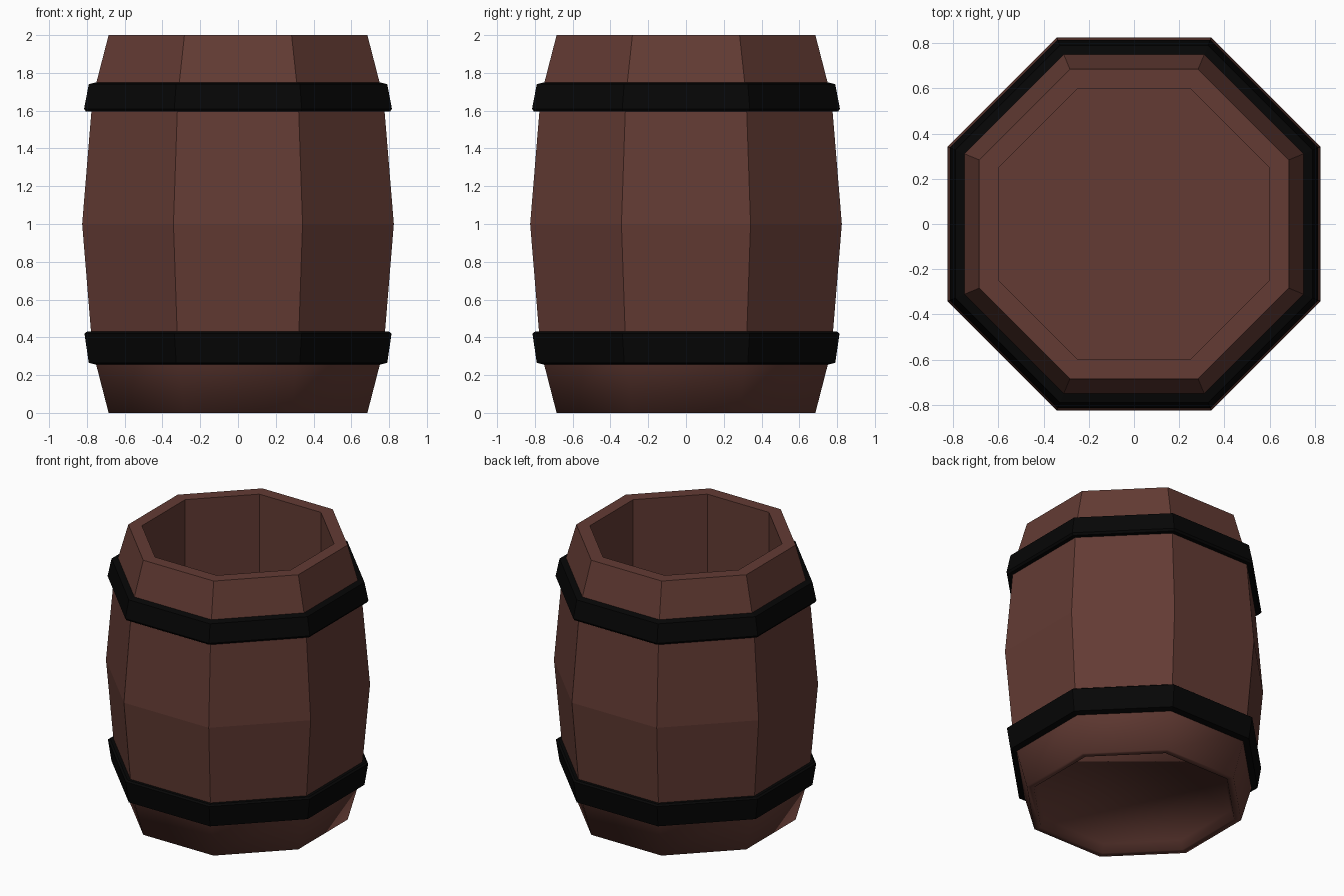
import bpy, bmesh, math

if "Cube" in bpy.data.objects:
    bpy.data.objects.remove(bpy.data.objects["Cube"])

SIDES = 8


def material(name, rgb):
    m = bpy.data.materials.new(name)
    m.diffuse_color = (*rgb, 1.0)
    m.use_nodes = True
    m.node_tree.nodes["Principled BSDF"].inputs["Base Color"].default_value = m.diffuse_color
    return m


def lathe(name, profile, mat, closed=False, smooth_below=None):
    """Spin (apothem, z) points into an eight-sided shell; open ends get caps."""
    bm = bmesh.new()
    rings = []
    for apothem, z in profile:
        r = apothem / math.cos(math.pi / SIDES)
        rings.append([bm.verts.new((r * math.cos((i + 0.5) * math.tau / SIDES),
                                    r * math.sin((i + 0.5) * math.tau / SIDES), z))
                      for i in range(SIDES)])
    pairs = list(zip(rings, rings[1:]))
    if closed:
        pairs.append((rings[-1], rings[0]))
    else:
        bm.faces.new(rings[0])
        bm.faces.new(rings[-1])
    for a, b in pairs:
        for i in range(SIDES):
            j = (i + 1) % SIDES
            bm.faces.new((a[i], a[j], b[j], b[i]))
    bmesh.ops.recalc_face_normals(bm, faces=bm.faces)
    # Softly shaded foot
    if smooth_below is not None:
        for f in bm.faces:
            f.smooth = all(v.co.z < smooth_below for v in f.verts)
    mesh = bpy.data.meshes.new(name)
    bm.to_mesh(mesh)
    bm.free()
    mesh.materials.append(mat)
    ob = bpy.data.objects.new(name, mesh)
    bpy.context.collection.objects.link(ob)
    return ob


wood = material("brown_wood", (0.125, 0.044, 0.034))
iron = material("black_iron", (0.0018, 0.0018, 0.0018))

# Barrel body: shallow underside recess, bulging outside, rim, deep hollow
lathe("barrel_body", [
    (0.62, 0.06), (0.64, 0.0),
    (0.685, 0.0), (0.77, 0.33), (0.825, 1.0), (0.77, 1.67), (0.685, 2.0),
    (0.60, 2.0), (0.60, 0.12),
], wood, smooth_below=0.34)

# Upper and lower hoops
lathe("upper_hoop", [(0.74, 1.595), (0.805, 1.595), (0.815, 1.61),
                     (0.79, 1.74), (0.75, 1.75), (0.72, 1.75)], iron, True)
lathe("lower_hoop", [(0.72, 0.255), (0.75, 0.255), (0.79, 0.265),
                     (0.813, 0.42), (0.80, 0.43), (0.74, 0.43)], iron, True)
